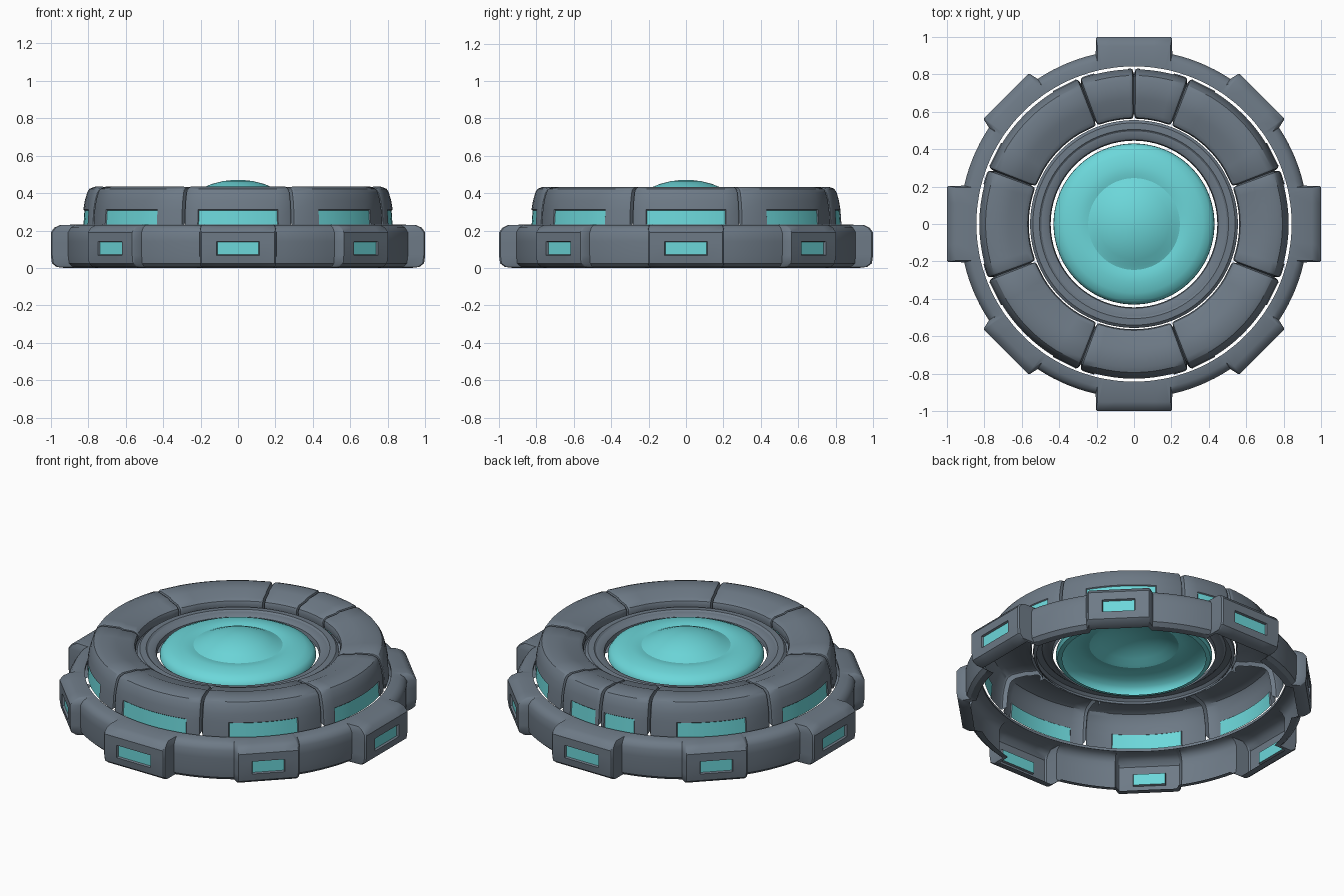
import bpy, bmesh, math

if "Cube" in bpy.data.objects:
    bpy.data.objects.remove(bpy.data.objects["Cube"])


def material(name, rgb):
    m = bpy.data.materials.new(name)
    m.diffuse_color = (*rgb, 1)
    m.use_nodes = True
    m.node_tree.nodes["Principled BSDF"].inputs["Base Color"].default_value = m.diffuse_color
    return m


GREY = material("slate_grey", (0.155, 0.195, 0.24))
CYAN = material("glowing_cyan", (0.15, 0.68, 0.70))


def sheet(name, angles, rows, shape, mats, window=None, closed=False, depth=0.012):
    """Sweep a radial profile over a list of angles; window(angle, row) faces become cyan insets."""
    bm = bmesh.new()
    grid = []
    for i, a in enumerate(angles):
        col = []
        for j in range(rows):
            r, z = shape(i, a, j)
            t = math.radians(a)
            col.append(bm.verts.new((r * math.cos(t), r * math.sin(t), z)))
        grid.append(col)
    n = len(angles)
    panes = {}
    for i in range(n if closed else n - 1):
        k = (i + 1) % n
        mid = (angles[i] + (angles[k] if k else angles[0] + 360)) / 2
        for j in range(rows - 1):
            f = bm.faces.new((grid[i][j], grid[k][j], grid[k][j + 1], grid[i][j + 1]))
            if window and window(mid, j):
                panes.setdefault(round(mid / 45), []).append(f)
    bm.normal_update()
    for faces in panes.values():
        bmesh.ops.inset_region(bm, faces=faces, thickness=0.004, depth=-depth,
                               use_even_offset=True)
        for f in faces:
            f.material_index = 1
    bmesh.ops.remove_doubles(bm, verts=bm.verts, dist=0.0001)
    me = bpy.data.meshes.new(name)
    bm.to_mesh(me)
    bm.free()
    for m in mats:
        me.materials.append(m)
    ob = bpy.data.objects.new(name, me)
    bpy.context.collection.objects.link(ob)
    bpy.ops.object.select_all(action='DESELECT')
    ob.select_set(True)
    bpy.context.view_layer.objects.active = ob
    bpy.ops.object.shade_smooth_by_angle(angle=math.radians(32))
    return ob


def spaced(a, b, n):
    return [a + (b - a) * i / n for i in range(n + 1)]


# base ring with eight pads, each with a small window
def pad(k):
    # half angle, window half angle, flat distance
    return (11.6, 6.5, 1.0) if k % 2 == 0 else (10.3, 5.4, 0.966)


base_angles, base_radius = [], []
for k in range(8):
    h, w, flat = pad(k)
    c = 45 * k
    for d in (-h, -h + 0.5, -w, -w / 2, 0, w / 2, w, h - 0.5, h):
        base_angles.append(c + d)
        soft = 0.008 if abs(d) == h else 0
        base_radius.append((flat / math.cos(math.radians(d)) - soft, 1))
    h2 = pad(k + 1)[0]
    for a in spaced(c + h + 1.1, c + 45 - h2 - 1.1, 7):
        base_angles.append(a)
        base_radius.append((0.93, 0))

base_rows = [(-0.06, 0), (-0.025, 0.006), (-0.005, 0.025), (0, 0.067), (0, 0.142),
             (0, 0.19), (-0.015, 0.215), (-0.04, 0.23), (None, 0.232), (None, 0.215)]


def base_shape(i, a, j):
    off, z = base_rows[j]
    r, is_pad = base_radius[i]
    if off is None:
        return 0.842, z
    return r + off * (1.25 if is_pad else 1), z


def base_window(a, j):
    k = round(a / 45)
    return j == 3 and abs(a - 45 * k) < pad(k)[1]


sheet("base_ring", base_angles, len(base_rows), base_shape, [GREY, CYAN],
      base_window, closed=True)

# armoured upper segments, open underneath, with windows at the foot
seg_rows = [(0.832, 0.222), (0.826, 0.312), (0.818, 0.36), (0.805, 0.405), (0.793, 0.423),
            (0.765, 0.434), (0.67, 0.431), (0.65, 0.422), (0.59, 0.416), (0.568, 0.402),
            (0.562, 0.385), (0.568, 0.355)]


def segment(name, a0, a1, w0, w1):
    angles = [a0, a0 + 0.6, a0 + 1.4] + spaced(w0, w1, 8) + [a1 - 1.4, a1 - 0.6, a1]
    sink = {0: 0.22, 1: 0.04, len(angles) - 2: 0.04, len(angles) - 1: 0.22}

    def shape(i, a, j):
        r, z = seg_rows[j]
        s = sink.get(i, 0)
        return r + (0.69 - r) * s, z + (0.30 - z) * s

    sheet(name, angles, len(seg_rows), shape, [GREY, CYAN],
          lambda a, j: j == 0 and w0 < a < w1, depth=0.006)


for k in range(8):
    c = 45 * k
    h, w = (20.7, 15) if k % 2 == 0 else (24.3, 13.6)
    if k == 2:  # the rear segment is split in two
        segment("upper_segment_rear_right", c - h, c, c - w, c - 2)
        segment("upper_segment_rear_left", c, c + h, c + 2, c + w)
    else:
        segment(f"upper_segment_{k}", c - h, c + h, c - w, c + w)


def lathe(name, profile, mat):
    sheet(name, [i * 3.75 for i in range(96)], len(profile),
          lambda i, a, j: profile[j], [mat], closed=True)


# inner collar between segments and dome
lathe("inner_collar", [(0.535, 0.335), (0.552, 0.35), (0.555, 0.365), (0.54, 0.378),
                       (0.505, 0.38), (0.495, 0.372), (0.465, 0.37), (0.45, 0.36),
                       (0.445, 0.335)], GREY)

# cyan dome with rolled rim and raised centre
lathe("central_dome", [(0.395, 0.318), (0.42, 0.322), (0.43, 0.338), (0.428, 0.355),
                       (0.41, 0.378), (0.37, 0.396), (0.31, 0.408), (0.27, 0.407),
                       (0.245, 0.402), (0.225, 0.41), (0.19, 0.428), (0.14, 0.449),
                       (0.08, 0.464), (0.03, 0.47), (0.0, 0.471)], CYAN)
